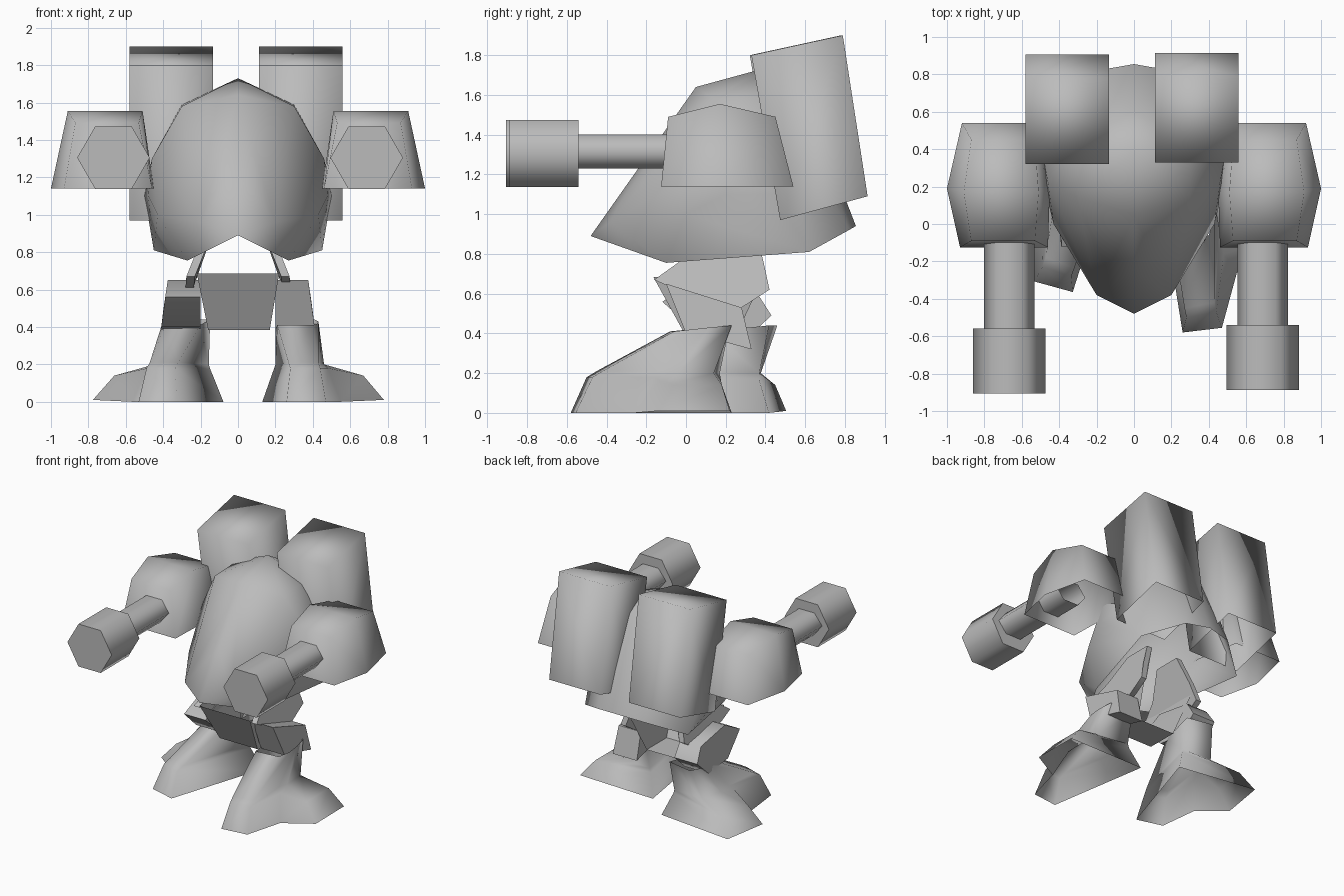
import bpy, bmesh, math
from mathutils import Matrix, Vector

cube = bpy.data.objects.get("Cube")
if cube:
    bpy.data.objects.remove(cube)

grey = bpy.data.materials.new("plain grey")
grey.use_nodes = True
tone = (0.5, 0.5, 0.5, 1)
grey.diffuse_color = tone
grey.node_tree.nodes["Principled BSDF"].inputs["Base Color"].default_value = tone


def finish(bm, name, matrix=None, crease=180):
    """Turn a bmesh into a smooth grey object."""
    if matrix is not None:
        bm.transform(matrix)
    mesh = bpy.data.meshes.new(name)
    bm.to_mesh(mesh)
    bm.free()
    # mirrored parts need their winding turned back
    if matrix is not None and matrix.determinant() < 0:
        mesh.flip_normals()
    mesh.materials.append(grey)
    mesh.polygons.foreach_set("use_smooth", [True] * len(mesh.polygons))
    if crease < 180:
        mesh.set_sharp_from_angle(angle=math.radians(crease))
    obj = bpy.data.objects.new(name, mesh)
    bpy.context.collection.objects.link(obj)
    return obj


def hull(points):
    bm = bmesh.new()
    verts = [bm.verts.new(p) for p in points]
    result = bmesh.ops.convex_hull(bm, input=verts)
    loose = [v for v in result["geom_interior"] if isinstance(v, bmesh.types.BMVert)]
    bmesh.ops.delete(bm, geom=loose, context="VERTS")
    bmesh.ops.recalc_face_normals(bm, faces=bm.faces)
    return bm


def loft(rings):
    """Closed skin through rings of equal point count."""
    bm = bmesh.new()
    rows = [[bm.verts.new(p) for p in ring] for ring in rings]
    n = len(rows[0])
    for a, b in zip(rows, rows[1:]):
        for i in range(n):
            j = (i + 1) % n
            bm.faces.new((a[i], a[j], b[j], b[i]))
    bm.faces.new(rows[0])
    bm.faces.new(rows[-1])
    bmesh.ops.recalc_face_normals(bm, faces=bm.faces)
    return bm


def open_up(bm, test):
    """Remove the faces whose corners all pass the test."""
    gone = [f for f in bm.faces if all(test(v.co) for v in f.verts)]
    bmesh.ops.delete(bm, geom=gone, context="FACES")
    return bm


def both(points):
    return points + [(-x, y, z) for x, y, z in points if x > 0]


# Torso: faceted shell, open underneath
rim = [(0, -.48, .89), (.27, -.1, .755), (.45, .62, .81), (.2, .82, .92), (0, .855, .94)]
shell = [(.2, -.38, .96), (.43, 0, 1.0), (.48, .2, 1.1), (.5, .45, 1.1), (.46, .22, 1.3),
         (.3, .14, 1.58), (.3, .45, 1.59), (0, -.24, 1.23), (0, .05, 1.64),
         (0, .38, 1.73), (0, .6, 1.6)]
finish(open_up(hull(both(rim + shell)), lambda c: c.z < .95), "torso")

# Pelvis: tapered scoop, open at the top and back
scoop = loft([[(-.16, 0, .385), (.17, 0, .385), (.17, .25, .385), (-.16, .25, .385)],
              [(-.22, -.165, .685), (.22, -.165, .685), (.22, .39, .685), (-.22, .39, .685)]])
open_up(scoop, lambda c: c.z > .6)
finish(open_up(scoop, lambda c: c.y > .2), "pelvis", crease=50)

for s, side in ((1, "left"), (-1, "right")):
    mirror = Matrix.Scale(s, 4, (1, 0, 0))

    # Hip plate: leans inward as it rises into the torso
    plate = [(-.16, .67), (-.02, .77), (.12, .96), (.34, .96), (.39, .76), (.42, .62), (.28, .53), (-.05, .62)]
    finish(loft([[(x - max(z - .66, 0) * .4, y, z) for y, z in plate] for x in (.235, .28)]),
           side + "_hip_plate", mirror, 50)

    # Shoulder: faceted cover, open underneath
    cover = hull([(.46, -.125, 1.14), (.93, -.125, 1.14), (1, .19, 1.14), (.92, .54, 1.14),
                  (.51, .54, 1.14), (.45, .19, 1.14),
                  (.53, -.09, 1.49), (.87, -.09, 1.49), (.91, .17, 1.555),
                  (.87, .45, 1.49), (.53, .45, 1.49), (.51, .17, 1.555)])
    finish(open_up(cover, lambda c: c.z < 1.15), side + "_shoulder", mirror)

    # Gun: hexagonal barrel and larger muzzle block
    place = Matrix.Translation((.011, .01 * s, 0)) @ mirror
    for part, rx, rz, y0, y1, z in (("barrel", .135, .098, -.6, .1, 1.315),
                                    ("muzzle", .194, .194, -.897, -.55, 1.305)):
        gun = loft([[(.677 + rx * math.cos(i * math.pi / 3), y, z + rz * math.sin(i * math.pi / 3))
                     for i in range(6)] for y in (y0, y1)])
        open_up(gun, lambda c: c.y > 0)
        bmesh.ops.poke(gun, faces=[f for f in gun.faces if len(f.verts) == 6])
        finish(gun, side + "_" + part, place, 80)

    # Back pod: box leaning backwards, open underneath
    profile = [(.47, .97), (.91, 1.09), (.785, 1.9), (.325, 1.8)]
    pod = loft([[(x, y, z) for y, z in profile] for x in (.122, .57)])
    finish(open_up(pod, lambda c: c.z < 1.2), side + "_back_pod",
           Matrix.Translation((-.011, .004 * s, 0)) @ mirror)

    # Foot: front and side toes around a narrow shin, open at sole and ankle
    foot = loft([
        [(.26, -.58, 0), (.47, -.555, 0), (.55, -.26, 0), (.78, -.14, .01), (.775, .22, .01), (.13, .23, 0)],
        [(.28, -.5, .18), (.44, -.47, .18), (.48, -.16, .18), (.67, -.1, .14), (.67, .18, .14), (.19, .17, .17)],
        [(.27, -.45, .21), (.43, -.42, .21), (.45, -.13, .21), (.46, -.04, .2), (.45, .14, .2), (.2, .17, .2)],
        [(.21, -.08, .41), (.4, -.06, .41), (.43, .03, .42), (.43, .12, .43), (.41, .23, .44), (.2, .22, .44)]])
    open_up(foot, lambda c: c.z < .05)
    open_up(foot, lambda c: c.z > .3)
    pose = mirror
    if s < 0:
        # The trailing foot stands further back, turned outward
        pivot = Vector((-.3, .3, 0))
        pose = (Matrix.Translation(pivot + Vector((.03, -.015, 0))) @ Matrix.Rotation(-.15, 4, "Z")
                @ Matrix.Translation(Vector((0, .23, 0)) - pivot) @ mirror)
    finish(foot, side + "_foot", pose)

    # Thigh: slanted block, posed differently for each stride
    if s > 0:
        thigh = [(-.1, .65), (.28, .53), (.33, .32), (.22, .35), (0, .4)]
    else:
        thigh = [(-.12, .56), (.05, .65), (.36, .6), (.43, .49), (.3, .37), (.06, .4)]
    widths = ((.2, 0), (.41, .15))
    finish(loft([[(x - max(z - .42, 0) * lean, y, z) for y, z in thigh] for x, lean in widths]),
           side + "_thigh", mirror, 50)
